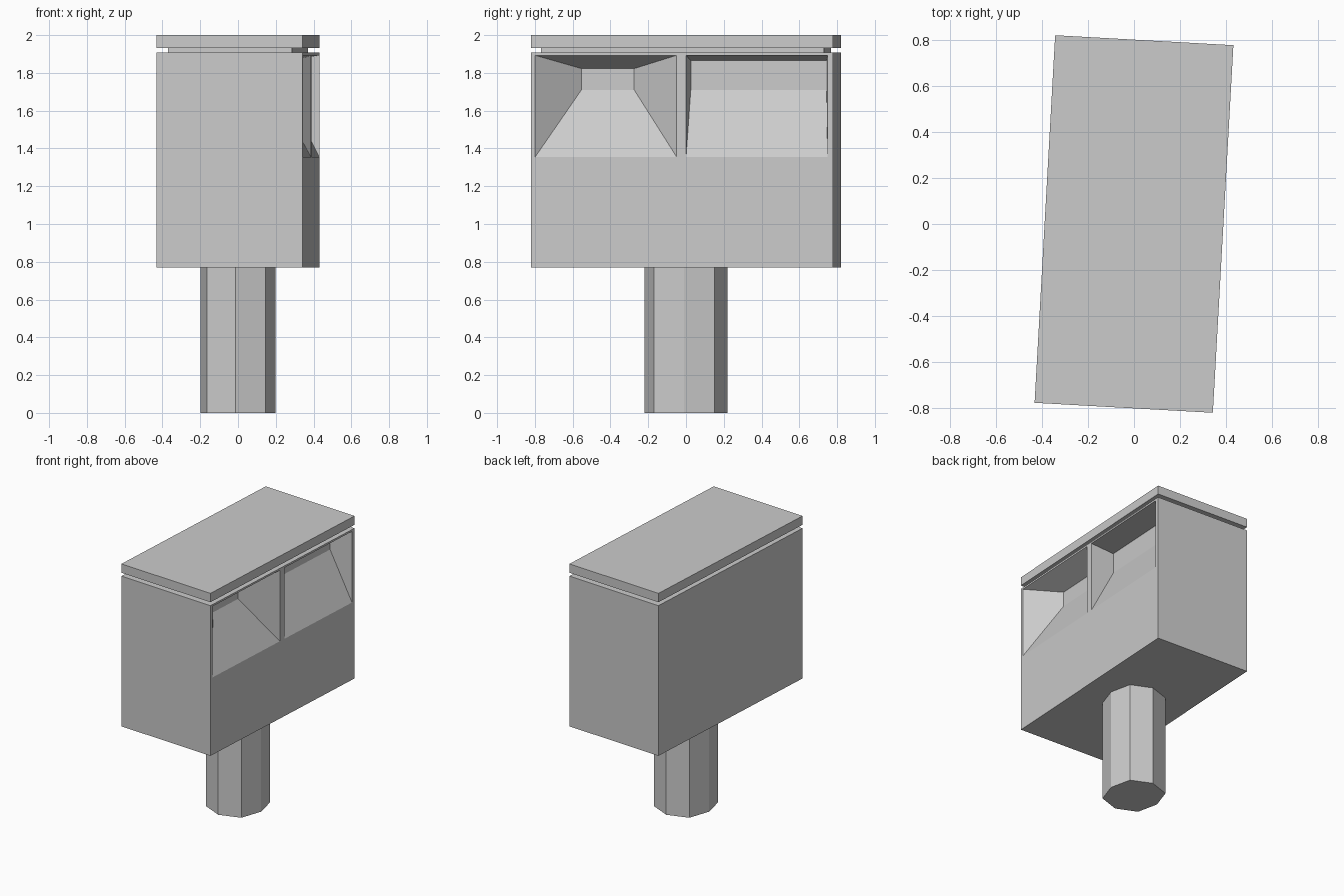
import bpy, bmesh, math

if "Cube" in bpy.data.objects:
    bpy.data.objects.remove(bpy.data.objects["Cube"])

YAW = math.radians(-3.2)
HX, HY = 0.388, 0.80          # half size of the cabinet
DEPTH = 0.18                  # depth of the chutes


def loft(name, rings):
    """Closed solid through a stack of equal-length vertex rings."""
    bm = bmesh.new()
    loops = [[bm.verts.new(p) for p in ring] for ring in rings]
    for a, b in zip(loops, loops[1:]):
        for i in range(len(a)):
            j = (i + 1) % len(a)
            bm.faces.new((a[i], a[j], b[j], b[i]))
    bm.faces.new(loops[0])
    bm.faces.new(loops[-1])
    bmesh.ops.recalc_face_normals(bm, faces=bm.faces)
    mesh = bpy.data.meshes.new(name)
    bm.to_mesh(mesh)
    bm.free()
    obj = bpy.data.objects.new(name, mesh)
    bpy.context.collection.objects.link(obj)
    obj.rotation_euler.z = YAW
    return obj


def prism(name, outline, z0, z1):
    return loft(name, [[(x, y, z) for x, y in outline] for z in (z0, z1)])


def rect(hx, hy):
    return [(-hx, -hy), (hx, -hy), (hx, hy), (-hx, hy)]


def chute_cutter(name, opening, back):
    """Tapered pocket; opening and back are (y0, y1, z0, z1)."""
    def ring(x, r):
        y0, y1, z0, z1 = r
        return [(x, y0, z0), (x, y1, z0), (x, y1, z1), (x, y0, z1)]
    obj = loft(name, [ring(HX + 0.05, opening), ring(HX, opening), ring(HX - DEPTH, back)])
    obj.hide_render = True
    return obj


# Eight-sided post
post = [(0.20, 0), (0.155, 0.16), (0, 0.22), (-0.155, 0.16),
        (-0.20, 0), (-0.155, -0.16), (0, -0.22), (0.155, -0.16)]
prism("post", post, 0, 0.77)

# Cabinet, recessed neck and lid
cabinet = prism("cabinet", rect(HX, HY), 0.77, 1.907)
prism("neck", rect(0.328, 0.75), 1.907, 1.933)
prism("lid", rect(HX, HY), 1.933, 2.0)

# Two tapered chutes cut into the right side
cutters = [
    chute_cutter("funnel_cutter", (-0.778, -0.028, 1.355, 1.893), (-0.543, -0.263, 1.71, 1.823)),
    chute_cutter("wide_cutter", (0.022, 0.772, 1.355, 1.893), (0.037, 0.757, 1.71, 1.865)),
]
bpy.context.view_layer.objects.active = cabinet
for cutter in cutters:
    mod = cabinet.modifiers.new("chute", 'BOOLEAN')
    mod.operation = 'DIFFERENCE'
    mod.solver = 'EXACT'
    mod.object = cutter
    bpy.ops.object.modifier_apply(modifier=mod.name)
    bpy.data.objects.remove(cutter)
